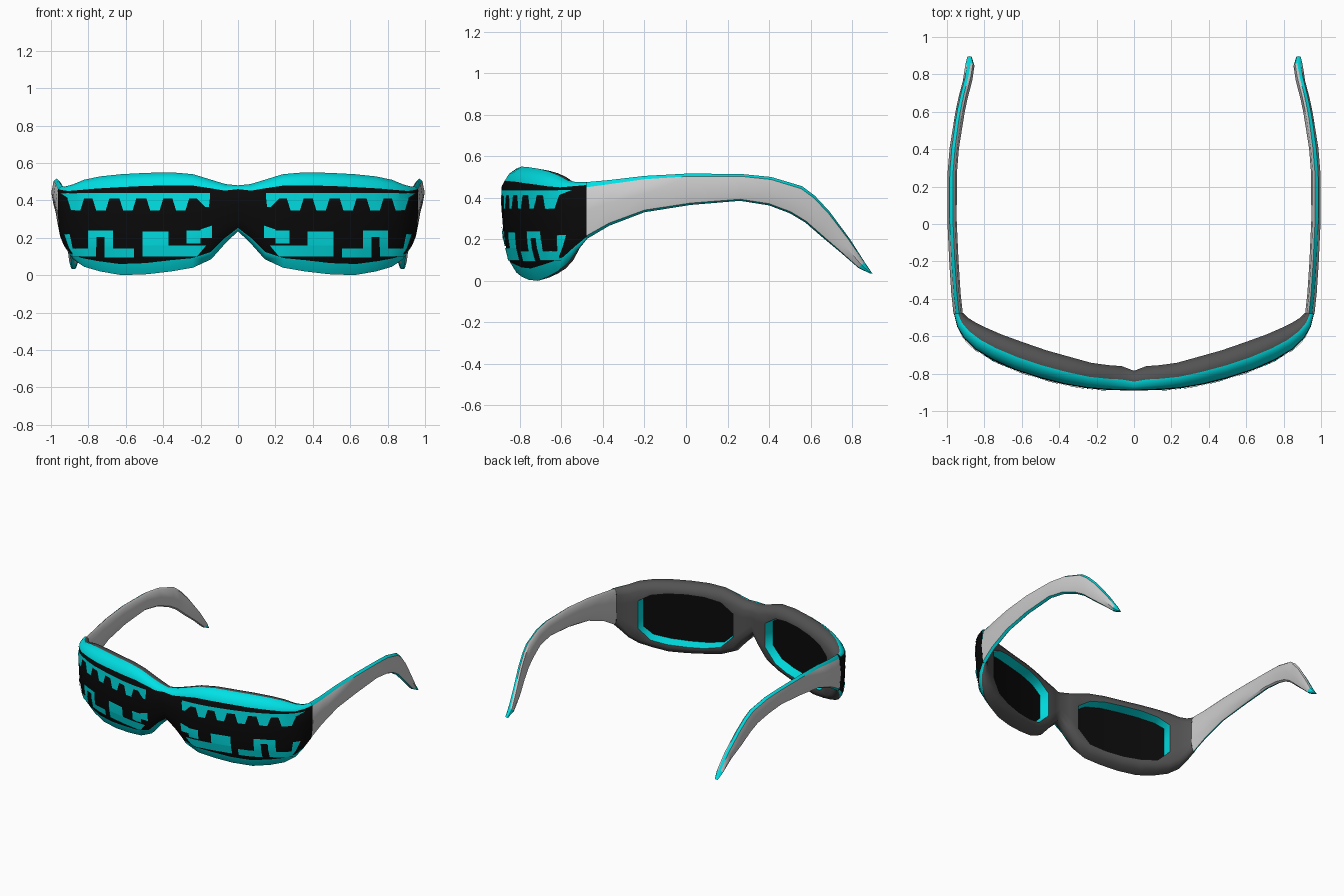
import bpy, bmesh
from mathutils import Vector
from mathutils.bvhtree import BVHTree

if "Cube" in bpy.data.objects:
    bpy.data.objects.remove(bpy.data.objects["Cube"])


def material(name, rgb):
    m = bpy.data.materials.new(name)
    m.diffuse_color = (*rgb, 1)
    m.use_nodes = True
    m.node_tree.nodes["Principled BSDF"].inputs["Base Color"].default_value = m.diffuse_color
    return m


BLACK = material("black", (0.003, 0.003, 0.003))
CYAN = material("cyan", (0.0, 0.75, 0.78))
GREY = material("dark_grey", (0.085, 0.085, 0.085))
WHITE = material("white", (1.0, 1.0, 1.0))


def finish(name, bm, mats, angle=0.7):
    """Turn a right-hand half into a mirrored, smooth-shaded object."""
    me = bpy.data.meshes.new(name)
    bm.to_mesh(me)
    bm.free()
    for m in mats:
        me.materials.append(m)
    ob = bpy.data.objects.new(name, me)
    bpy.context.collection.objects.link(ob)
    bpy.ops.object.select_all(action='DESELECT')
    ob.select_set(True)
    bpy.context.view_layer.objects.active = ob
    bpy.ops.object.shade_smooth_by_angle(angle=angle)
    mod = ob.modifiers.new("Mirror", 'MIRROR')
    mod.merge_threshold = 0.0005
    return ob


def loft(bm, rings, colours, skip=lambda i, j: False):
    """Quads between closed rings; colours[j] is the slot of side j."""
    rows = [[bm.verts.new(p) for p in r] for r in rings]
    n = len(rows[0])
    for i in range(len(rows) - 1):
        for j in range(n):
            if not skip(i, j):
                k = (j + 1) % n
                f = bm.faces.new((rows[i][j], rows[i][k], rows[i + 1][k], rows[i + 1][j]))
                f.material_index = colours[j]
    return rows


# Front stations: outer x,y | inner x,y | top, bottom, bevel | opening top, bottom
STATIONS = [
    (0, -.89, 0, -.785, .48, .235, .02, .38, .33),
    (.07, -.889, .065, -.76, .487, .17, .035, .38, .27),
    (.15, -.886, .135, -.755, .51, .085, .045, .39, .21),
    (.25, -.878, .23, -.742, .54, .04, .06, .455, .115),
    (.37, -.858, .345, -.71, .55, .02, .07, .475, .088),
    (.50, -.825, .47, -.675, .547, .005, .07, .475, .078),
    (.64, -.78, .60, -.63, .54, 0, .07, .465, .08),
    (.76, -.725, .71, -.59, .528, .02, .065, .44, .10),
    (.85, -.67, .79, -.555, .51, .045, .055, .39, .18),
    (.91, -.61, .85, -.525, .485, .085, .035, .37, .22),
    (.945, -.55, .89, -.50, .475, .145, .02, .36, .25),
    (.963, -.48, .915, -.475, .475, .20, .014, .36, .28),
]
FIRST, LAST = 2, 8


def at(s, w, z):
    return Vector((s[0] + (s[2] - s[0]) * w, s[1] + (s[3] - s[1]) * w, z))


def section(s):
    zt, zb, r, ht, hb = s[4:]
    lo, hi = zb + .85 * r, zt - r
    h = hi - lo
    prof = [(.22, lo), (.06, lo + .25 * h), (0, lo + .6 * h), (.03, hi),
            (.19, zt - .42 * r), (.45, zt), (.8, zt - .01), (1, zt - .05), (1, ht),
            (1, hb), (1, zb + .05), (.8, zb + .015), (.45, zb)]
    return [at(s, w, z) for w, z in prof]


# Frame front: black face, cyan bevels, grey back with a lens opening
bm = bmesh.new()
rows = loft(bm, [section(s) for s in STATIONS],
            [0, 0, 0, 1, 1, 2, 2, 2, 2, 2, 2, 2, 1],
            lambda i, j: j == 8 and FIRST <= i < LAST)

# Cyan inner rim leading to the recessed lens
hole = STATIONS[FIRST:LAST + 1]
top = [at(s, .52, s[7] - .012) for s in hole]
bot = [at(s, .52, s[8] + .015) for s in hole]
for row in (top, bot):
    row[0] = row[0].lerp(row[1], .15)
    row[-1] = row[-1].lerp(row[-2], .3)
outer = [r[8] for r in rows[FIRST:LAST + 1]] + [r[9] for r in reversed(rows[FIRST:LAST + 1])]
inner = [bm.verts.new(p) for p in top + bot[::-1]]
for a in range(len(outer)):
    b = (a + 1) % len(outer)
    bm.faces.new((outer[a], outer[b], inner[b], inner[a])).material_index = 1
bmesh.ops.recalc_face_normals(bm, faces=bm.faces[:])
bm.normal_update()
surface = BVHTree.FromBMesh(bm)
finish("frame_front", bm, [BLACK, CYAN, GREY], 1.15)

# Dark lens
bm = bmesh.new()
t = [bm.verts.new(p) for p in top]
b = [bm.verts.new(p) for p in bot]
for i in range(len(t) - 1):
    bm.faces.new((t[i], t[i + 1], b[i + 1], b[i]))
finish("lens", bm, [BLACK])


# Painted cyan pattern, draped on the black face
def rect(x0, z0, x1, z1):
    return [(x0, z0), (x1, z0), (x1, z1), (x0, z1)]


shapes = [rect(.15, .41, .86, .438), [(.86, .41), (.905, .41), (.945, .438), (.86, .438)],
          [(.155, .365), (.175, .365), (.22, .41), (.15, .41)]]
for c in (.305, .443, .587, .73, .865):
    shapes.append([(c - .025, .345), (c + .025, .345), (c + .045, .41), (c - .045, .41)])
shapes += [[(.14, .20), (.20, .20), (.20, .245), (.14, .265)],
           rect(.20, .17, .275, .24),
           [(.22, .10), (.51, .10), (.51, .16), (.17, .16)],
           rect(.37, .16, .51, .235),
           rect(.665, .145, .71, .205), rect(.755, .145, .80, .205),
           rect(.665, .205, .80, .24),
           rect(.555, .095, .71, .145), rect(.755, .10, .88, .145),
           [(.88, .115), (.90, .145), (.925, .22), (.895, .22), (.88, .145)]]
bm = bmesh.new()
for pts in shapes:
    bm.faces.new([bm.verts.new((x, 0, z)) for x, z in pts])
cuts = [(Vector((i * .03, 0, 0)), Vector((1, 0, 0))) for i in range(4, 33)]
cuts += [(Vector((0, 0, i * .04)), Vector((0, 0, 1))) for i in range(2, 12)]
for co, no in cuts:
    bmesh.ops.bisect_plane(bm, geom=bm.verts[:] + bm.edges[:] + bm.faces[:],
                           plane_co=co, plane_no=no)
for v in bm.verts:
    hit, n, _, _ = surface.ray_cast(Vector((v.co.x, -2, v.co.z)), Vector((0, 1, 0)))
    if hit:
        v.co = hit + (n if n.y < 0 else -n) * .006
finish("face_pattern", bm, [CYAN])

# Temples: outer x | upper edge y,z | lower edge y,z
ARM = [
    (.965, -.48, .475, -.48, .20),
    (.977, -.37, .485, -.37, .265),
    (.988, -.20, .505, -.20, .33),
    (.998, .02, .517, .02, .365),
    (.997, .28, .513, .26, .385),
    (.986, .41, .50, .40, .363),
    (.966, .56, .455, .50, .325),
    (.955, .62, .41, .575, .28),
    (.940, .69, .335, .65, .215),
    (.915, .79, .20, .74, .14),
    (.903, .86, .09, .83, .062),
    (.892, .897, .036, .888, .034),
]
# (inward offset, position between lower and upper edge)
RING = [(0, .5), (.012, .91), (.03, 1), (.042, .92),
        (.05, .5), (.042, .07), (.03, 0), (.012, .06)]
bm = bmesh.new()
rings = []
for k, (x, uy, uz, ly, lz) in enumerate(ARM):
    s = .5 if k == len(ARM) - 1 else 1
    rings.append([(x - d * s, ly + (uy - ly) * f, lz + (uz - lz) * f) for d, f in RING])
rows = loft(bm, rings, [0, 1, 0, 0, 0, 0, 1, 0])
bm.faces.new(rows[0])
bm.faces.new(rows[-1])
for f in bm.faces:
    if f.calc_center_median().y > .84:
        f.material_index = 1
bmesh.ops.recalc_face_normals(bm, faces=bm.faces[:])
finish("temple", bm, [WHITE, CYAN])
